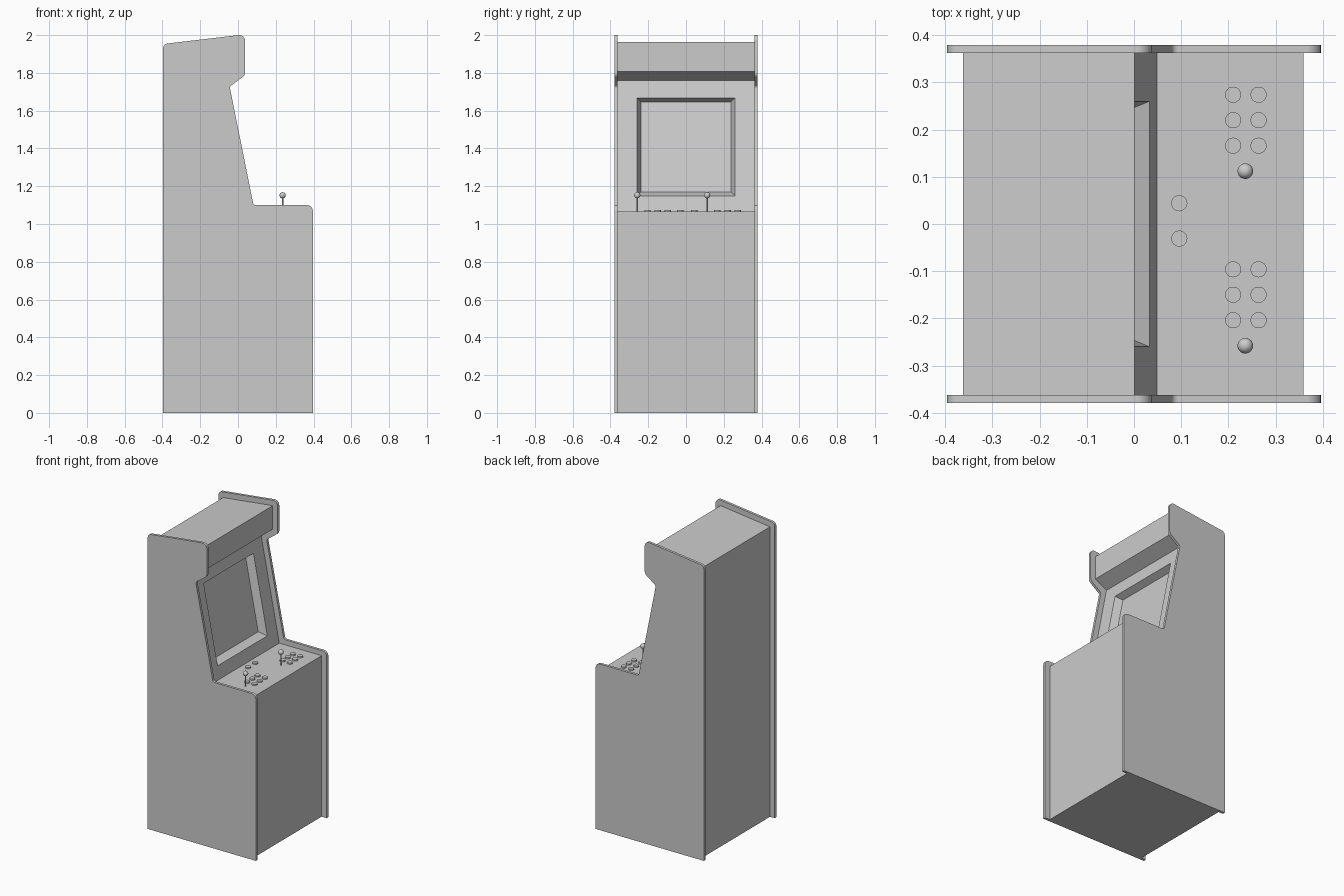
import bpy, bmesh, math
from mathutils import Vector

if "Cube" in bpy.data.objects:
    bpy.data.objects.remove(bpy.data.objects["Cube"])


def fillet(points, steps=6):
    """Round each (x, z, radius) corner of a closed profile."""
    out = []
    for i, (x, z, r) in enumerate(points):
        p = Vector((x, z))
        if r == 0:
            out.append(p)
            continue
        a = (Vector(points[i - 1][:2]) - p).normalized()
        b = (Vector(points[(i + 1) % len(points)][:2]) - p).normalized()
        half = math.acos(a.dot(b)) / 2
        c = p + (a + b).normalized() * (r / math.sin(half))
        t = r / math.tan(half)
        u, v = p + a * t - c, p + b * t - c
        for k in range(steps + 1):
            out.append(c + u.lerp(v, k / steps).normalized() * r)
    return out


def add_object(name, bm, smooth=False):
    bmesh.ops.recalc_face_normals(bm, faces=bm.faces)
    me = bpy.data.meshes.new(name)
    bm.to_mesh(me)
    bm.free()
    ob = bpy.data.objects.new(name, me)
    bpy.context.collection.objects.link(ob)
    if smooth:
        bpy.ops.object.select_all(action='DESELECT')
        ob.select_set(True)
        bpy.context.view_layer.objects.active = ob
        bpy.ops.object.shade_smooth_by_angle(angle=math.radians(30))
    return ob


def prism(profile, y0, y1):
    """Extrude an XZ profile along y."""
    bm = bmesh.new()
    a = [bm.verts.new((x, y0, z)) for x, z in profile]
    b = [bm.verts.new((x, y1, z)) for x, z in profile]
    bm.faces.new(a)
    bm.faces.new(b[::-1])
    n = len(a)
    sides = [bm.faces.new((a[i], b[i], b[(i + 1) % n], a[(i + 1) % n])) for i in range(n)]
    return bm, sides


# Side panels with rounded corners
panel = fillet([(-0.396, 0, 0), (0.396, 0, 0), (0.396, 1.10, 0.03), (0.082, 1.10, 0.015),
                (-0.044, 1.727, 0.015), (0.037, 1.787, 0.03), (0.037, 2.004, 0.03),
                (-0.396, 1.953, 0.025)])
for side, s in (("left", -1), ("right", 1)):
    bm, _ = prism(panel, s * 0.362, s * 0.379)
    add_object(side + "_side_panel", bm, True)

# Cabinet body
W = 0.362
low, high = (0.049, 1.066), (-0.087, 1.760)
body = [(-0.362, 0), (0.359, 0), (0.359, 1.066), low, high,
        (0.001, 1.807), (0.001, 1.963), (-0.362, 1.920)]
bm, sides = prism(body, -W, W)

# Screen recess: the bezel face becomes a frame, sloped walls and a sunken screen
bezel = sides[3]
frame = list(bezel.verts)
bm.faces.remove(bezel)


def ring(half_width, z0, z1, depth):
    slope = (high[0] - low[0]) / (high[1] - low[1])
    vs = []
    for v in frame:
        z = z0 if v.co.z < 1.4 else z1
        x = low[0] + (z - low[1]) * slope - depth
        vs.append(bm.verts.new((x, math.copysign(half_width, v.co.y), z)))
    return vs


hole = ring(0.26, 1.149, 1.668, 0)
screen = ring(0.239, 1.170, 1.647, 0.048)
for outer, inner in ((frame, hole), (hole, screen)):
    for i in range(4):
        j = (i + 1) % 4
        bm.faces.new((outer[i], outer[j], inner[j], inner[i]))
bm.faces.new(screen)
add_object("cabinet_body", bm)


def cylinder(name, x, y, z0, z1, r, segs):
    bm = bmesh.new()
    bmesh.ops.create_cone(bm, cap_ends=True, segments=segs, radius1=r, radius2=r, depth=z1 - z0)
    bmesh.ops.translate(bm, verts=bm.verts, vec=(x, y, (z0 + z1) / 2))
    return add_object(name, bm, True)


# Buttons and joysticks for both players
deck = 1.066
for player, (stick_y, first_y) in enumerate(((-0.258, -0.204), (0.112, 0.166)), 1):
    for i in range(3):
        for j in range(2):
            cylinder(f"button_{player}_{i}_{j}", 0.210 + 0.054 * j, first_y + 0.054 * i,
                     deck - 0.003, deck + 0.009, 0.017, 32)
    cylinder(f"joystick_shaft_{player}", 0.236, stick_y, deck - 0.003, 1.15, 0.004, 16)
    bm = bmesh.new()
    bmesh.ops.create_uvsphere(bm, u_segments=24, v_segments=12, radius=0.0165)
    bmesh.ops.translate(bm, verts=bm.verts, vec=(0.236, stick_y, 1.152))
    add_object(f"joystick_ball_{player}", bm, True)

# Start buttons
for i, y in enumerate((-0.031, 0.044), 1):
    cylinder(f"start_button_{i}", 0.096, y, deck - 0.003, deck + 0.009, 0.017, 32)
